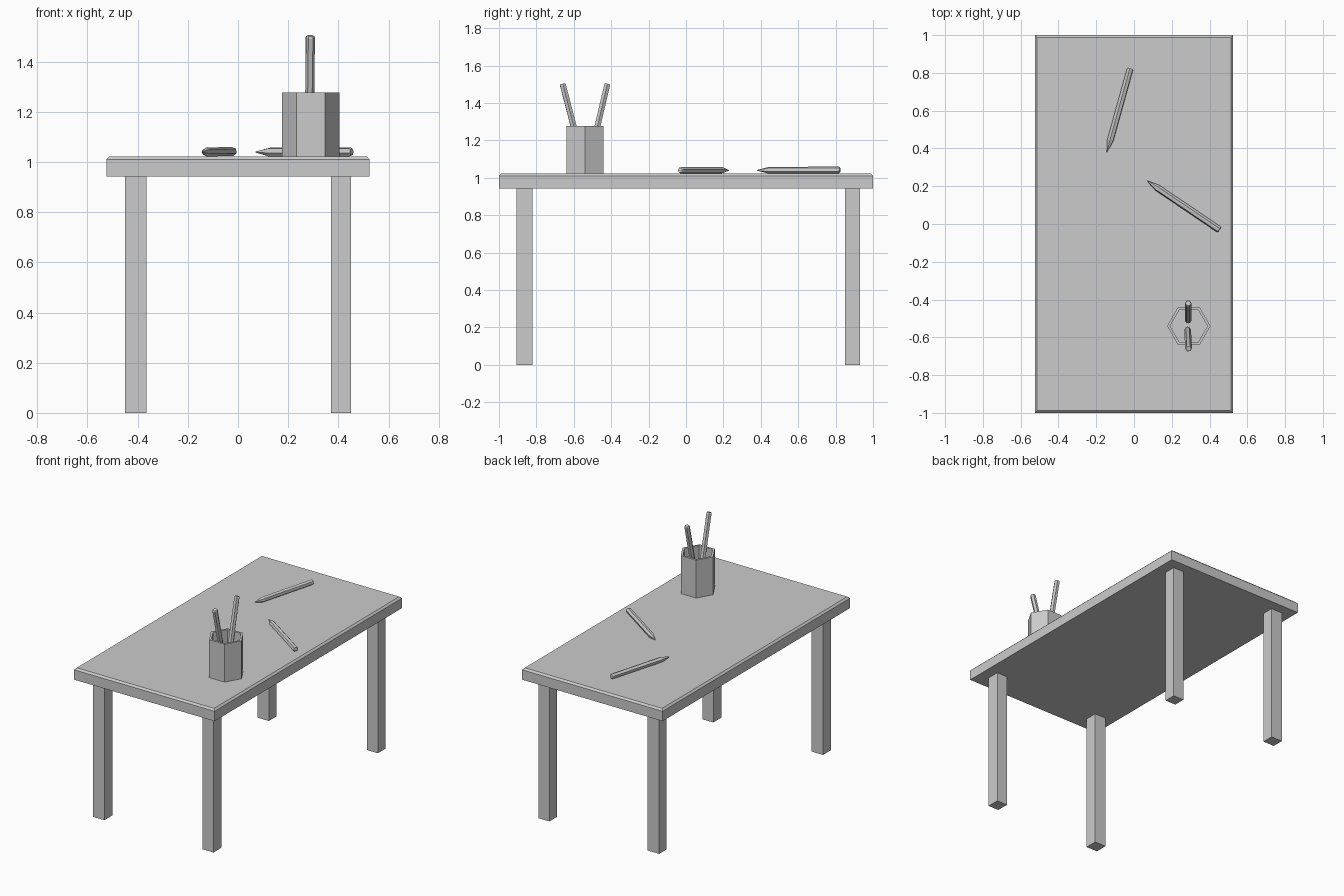
import bpy, bmesh, math
from mathutils import Vector, Matrix

cube = bpy.data.objects.get("Cube")
if cube:
    bpy.data.objects.remove(cube)

grey = bpy.data.materials.new("plain grey")
grey.use_nodes = True
shade = (0.6, 0.6, 0.6, 1)
grey.diffuse_color = shade
grey.node_tree.nodes["Principled BSDF"].inputs["Base Color"].default_value = shade


def finish(name, bm):
    bmesh.ops.recalc_face_normals(bm, faces=bm.faces[:])
    mesh = bpy.data.meshes.new(name)
    bm.to_mesh(mesh)
    bm.free()
    mesh.materials.append(grey)
    obj = bpy.data.objects.new(name, mesh)
    bpy.context.scene.collection.objects.link(obj)
    return obj


def box(name, low, high, top_bevel=0):
    low, high = Vector(low), Vector(high)
    bm = bmesh.new()
    place = Matrix.Translation((low + high) / 2) @ Matrix.Diagonal((*(high - low), 1))
    bmesh.ops.create_cube(bm, size=1, matrix=place)
    if top_bevel:
        rim = [e for e in bm.edges if all(v.co.z > high.z - 0.001 for v in e.verts)]
        bmesh.ops.bevel(bm, geom=rim, offset=top_bevel, segments=1, affect='EDGES')
    return finish(name, bm)


def hex_lathe(name, profile, place):
    """Stack six-sided rings of (radius, height), closed at both ends."""
    bm = bmesh.new()
    rings = []
    for radius, height in profile:
        ring = []
        for i in range(6):
            a = i * math.pi / 3
            ring.append(bm.verts.new((radius * math.cos(a), radius * math.sin(a), height)))
        rings.append(ring)
    for lower, upper in zip(rings, rings[1:]):
        for i in range(6):
            j = (i + 1) % 6
            bm.faces.new((lower[i], lower[j], upper[j], upper[i]))
    bm.faces.new(rings[0])
    bm.faces.new(rings[-1])
    bm.transform(place)
    return finish(name, bm)


def pencil(name, tip, end, roll=0):
    tip, end = Vector(tip), Vector(end)
    axis = end - tip
    length = axis.length
    turn = axis.to_track_quat('Z', 'Y').to_matrix().to_4x4()
    place = Matrix.Translation(tip) @ turn @ Matrix.Rotation(roll, 4, 'Z')
    profile = [(0.002, 0), (0.018, 0.065), (0.018, length - 0.006), (0.014, length)]
    return hex_lathe(name, profile, place)


# Table top with a chamfered upper rim
TOP = 1.022
box("table_top", (-0.525, -1, 0.943), (0.525, 1, TOP), 0.012)

# Four square legs
for side, x0, x1 in (("right", -0.45, -0.365), ("left", 0.37, 0.45)):
    for end, y0, y1 in (("front", -0.905, -0.82), ("back", 0.85, 0.93)):
        box(f"{end}_{side}_leg", (x0, y0, 0), (x1, y1, 0.943))

# Hollow six-sided pencil cup
cup_profile = [(0.115, 0), (0.115, 0.256), (0.099, 0.256), (0.099, 0.016)]
hex_lathe("pencil_cup", cup_profile, Matrix.Translation((0.29, -0.54, TOP)))

# Pencils standing in the cup and lying on the table
pencil("standing_pencil_front", (0.283, -0.545, 1.06), (0.289, -0.66, 1.503))
pencil("standing_pencil_back", (0.287, -0.524, 1.06), (0.287, -0.42, 1.503))
pencil("lying_pencil_back", (-0.143, 0.38, 1.04), (-0.02, 0.823, 1.042), 0.4)
pencil("lying_pencil_middle", (0.07, 0.228, 1.04), (0.453, -0.031, 1.04), 0.2)
